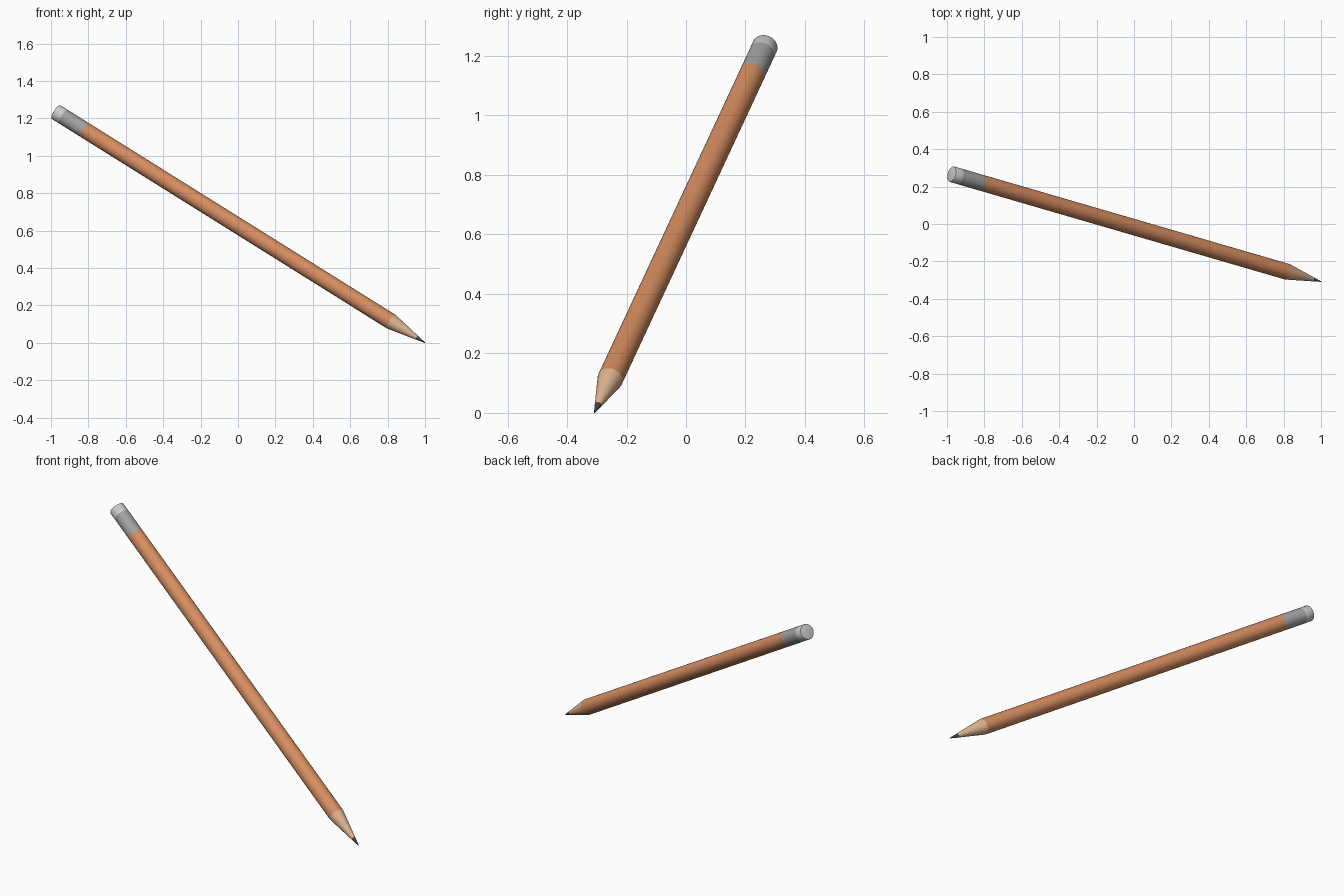
import bpy, bmesh, math
from mathutils import Vector

if "Cube" in bpy.data.objects:
    bpy.data.objects.remove(bpy.data.objects["Cube"])

TIP = Vector((1.0, -0.308, 0.0))
END = Vector((-0.9755, 0.267, 1.235))
AXIS = END - TIP
L = AXIS.length
R = 0.043
ROT = Vector((0, 0, 1)).rotation_difference(AXIS)


def turned(name, profile, color=None, sides=48):
    """Solid of revolution; profile is (radius, distance from tip) pairs."""
    bm = bmesh.new()
    rings = []
    for r, h in profile:
        rings.append([bm.verts.new((r * math.cos(2 * math.pi * i / sides),
                                    r * math.sin(2 * math.pi * i / sides), h))
                      for i in range(sides)])
    for a, b in zip(rings, rings[1:]):
        for i in range(sides):
            j = (i + 1) % sides
            bm.faces.new((a[i], a[j], b[j], b[i]))
    bm.faces.new(rings[0][::-1])
    bm.faces.new(rings[-1])
    mesh = bpy.data.meshes.new(name)
    bm.to_mesh(mesh)
    bm.free()
    ob = bpy.data.objects.new(name, mesh)
    bpy.context.collection.objects.link(ob)
    ob.rotation_mode = 'QUATERNION'
    ob.rotation_quaternion = ROT
    ob.location = TIP
    if color:
        mat = bpy.data.materials.new(name + "_color")
        mat.diffuse_color = (*color, 1)
        mat.use_nodes = True
        mat.node_tree.nodes["Principled BSDF"].inputs["Base Color"].default_value = mat.diffuse_color
        mesh.materials.append(mat)
    bpy.context.view_layer.objects.active = ob
    ob.select_set(True)
    bpy.ops.object.shade_smooth_by_angle(angle=math.radians(35))
    ob.select_set(False)
    return ob


CONE, LEAD = 0.22, 0.052           # sharpened length, exposed lead length
LEAD_R = 0.0115
BAND, CAP = L - 0.19, L - 0.05     # start of metal band, start of eraser

# graphite point
turned("lead", [(0.0015, 0), (LEAD_R, LEAD)], (0.06, 0.06, 0.065))
# bare sharpened wood
turned("sharpened_wood", [(LEAD_R, LEAD), (R, CONE)], (0.72, 0.46, 0.28))
# painted barrel
turned("barrel", [(R, CONE), (R, BAND)], (0.68, 0.27, 0.12))
# metal band
turned("metal_band", [(R, BAND), (R, CAP)], (0.36, 0.36, 0.36))
# eraser with a slightly eased rim
turned("eraser", [(R, CAP), (R, L - 0.004), (R - 0.0015, L - 0.001), (R - 0.004, L)],
       (0.55, 0.55, 0.55))
